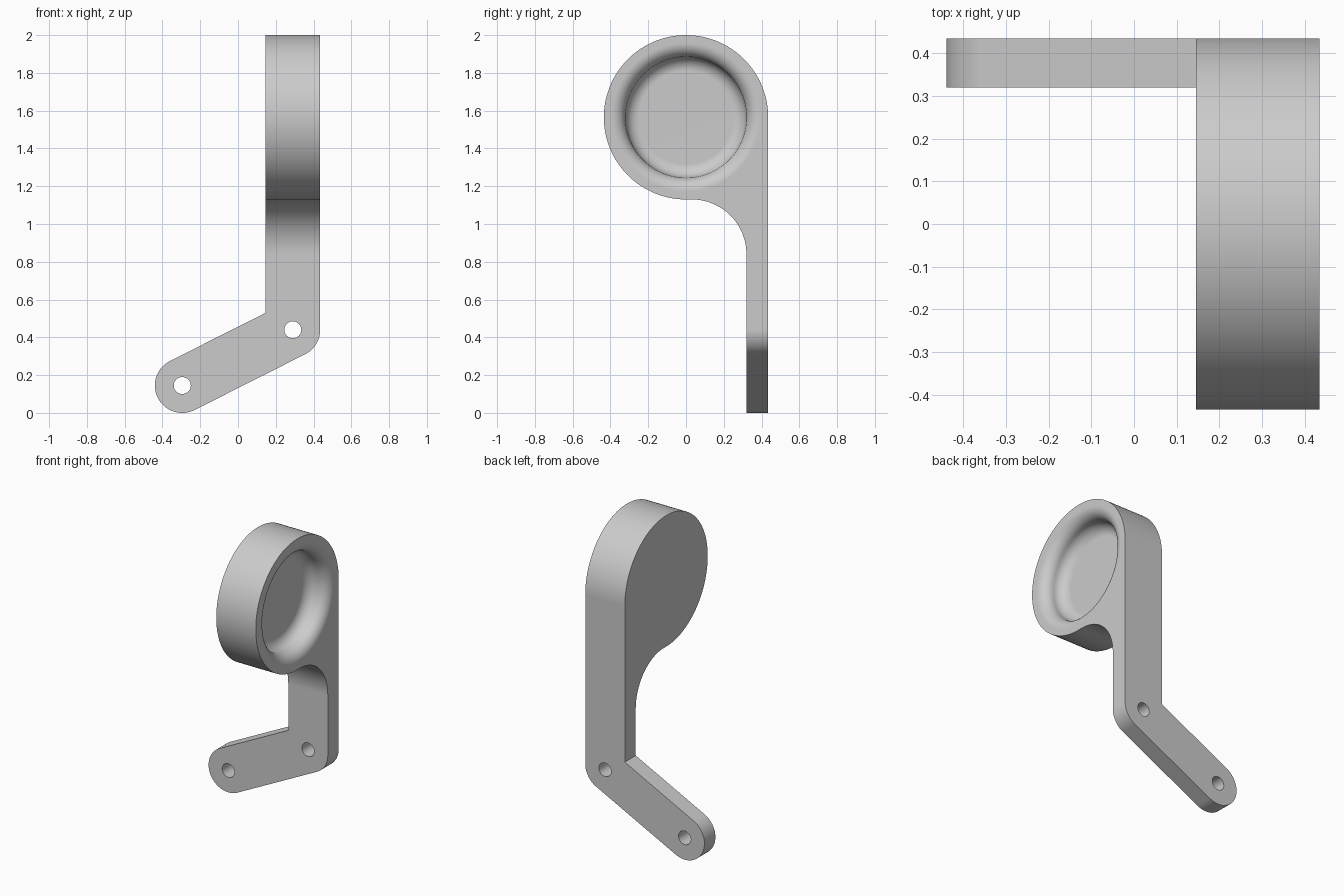
import bpy, bmesh
from math import pi, sin, cos, atan2
from mathutils import Vector

cube = bpy.data.objects.get("Cube")
if cube:
    bpy.data.objects.remove(cube, do_unlink=True)

R = 0.435             # outer radius of the cup
HALF = 0.145          # half width of the strap, end radius of the arm
RIM_X = 0.435         # open side of the cup
CUP_Z = 2 - R
INNER_Y = 0.32        # front face of strap and arm
ELBOW, TIP = (RIM_X - HALF, 0.44), (HALF - 0.44, HALF)

grey = bpy.data.materials.new("plain grey")
grey.use_nodes = True
colour = (0.6, 0.6, 0.6, 1)
grey.diffuse_color = colour
grey.node_tree.nodes["Principled BSDF"].inputs["Base Color"].default_value = colour


def arc(centre, radius, start, end, steps):
    """Points on an arc, angles in radians."""
    return [(centre[0] + radius * cos(start + (end - start) * i / steps),
             centre[1] + radius * sin(start + (end - start) * i / steps))
            for i in range(steps + 1)]


def finish(bm, name):
    bmesh.ops.recalc_face_normals(bm, faces=bm.faces)
    mesh = bpy.data.meshes.new(name)
    bm.to_mesh(mesh)
    bm.free()
    mesh.materials.append(grey)
    obj = bpy.data.objects.new(name, mesh)
    bpy.context.collection.objects.link(obj)
    return obj


def prism(name, outline, place, direction):
    """Extrude a flat outline; place maps its two coordinates to 3D."""
    bm = bmesh.new()
    face = bm.faces.new([bm.verts.new(place(a, b)) for a, b in outline])
    ext = bmesh.ops.extrude_face_region(bm, geom=[face])
    moved = [v for v in ext["geom"] if isinstance(v, bmesh.types.BMVert)]
    bmesh.ops.translate(bm, verts=moved, vec=direction)
    return finish(bm, name)


def combine(obj, cutter, operation):
    """Apply a boolean and discard the cutter."""
    cutter.hide_render = True
    mod = obj.modifiers.new("cut", 'BOOLEAN')
    mod.operation, mod.object, mod.solver = operation, cutter, 'EXACT'
    bpy.context.view_layer.objects.active = obj
    bpy.ops.object.modifier_apply(modifier=mod.name)
    bpy.data.objects.remove(cutter, do_unlink=True)


# Side silhouette: disc, strap along the back, fillet under the disc
fillet = 0.29
side = arc((0, CUP_Z), R, 0, 1.5 * pi, 96)
side += arc((INNER_Y - fillet, CUP_Z - R - fillet), fillet, pi / 2, 0, 32)
side += [(INNER_Y, -0.1), (R, -0.1)]
bracket = prism("cup_bracket", side, lambda y, z: (-0.6, y, z), (1.2, 0, 0))

# Front silhouette: upright strap, rounded elbow, slanted arm with round tip
slope = atan2(ELBOW[1] - TIP[1], ELBOW[0] - TIP[0])
tip_arc = arc(TIP, HALF, slope - pi / 2, slope - 1.5 * pi, 40)
inner_x = RIM_X - 2 * HALF
top = tip_arc[-1]
corner = (inner_x, top[1] + (inner_x - top[0]) * sin(slope) / cos(slope))
front = arc(ELBOW, HALF, 0, slope - pi / 2, 24) + tip_arc
front += [corner, (inner_x, 2.2), (RIM_X, 2.2)]
front_shape = prism("front_shape", front, lambda x, z: (x, -0.6, z), (0, 1.2, 0))
combine(bracket, front_shape, 'INTERSECT')

# Screw holes at the elbow and the tip
for centre in (ELBOW, TIP):
    hole = prism("hole_cutter", arc(centre, 0.045, 0, 2 * pi, 40)[:-1],
                 lambda x, z: (x, 0.2, z), (0, 0.4, 0))
    combine(bracket, hole, 'DIFFERENCE')

# Cup recess: rounded lip flowing into a rounded floor, turned about x
f, wall = 0.0725, 0.32
curve = arc((wall + f, RIM_X - f), f, pi / 2, pi, 10)
curve += arc((wall - f, RIM_X - f), f, 0, -pi / 2, 10)[1:]
profile = [(0, 0.6), (wall + f, 0.6)] + curve + [(0, RIM_X - 2 * f)]
bm = bmesh.new()
verts = [bm.verts.new((x, 0, CUP_Z + r)) for r, x in profile]
edges = [bm.edges.new(pair) for pair in zip(verts, verts[1:])]
bmesh.ops.spin(bm, geom=verts + edges, cent=(0, 0, CUP_Z), axis=(1, 0, 0),
               angle=2 * pi, steps=96, use_merge=True)
bmesh.ops.remove_doubles(bm, verts=bm.verts, dist=1e-5)
combine(bracket, finish(bm, "recess_cutter"), 'DIFFERENCE')

# Smooth curves, crisp edges, clean flats
bpy.ops.object.select_all(action='DESELECT')
bracket.select_set(True)
bpy.context.view_layer.objects.active = bracket
bpy.ops.object.shade_smooth_by_angle(angle=pi / 6)
normals = bracket.modifiers.new("clean_normals", 'WEIGHTED_NORMAL')
normals.keep_sharp = True
